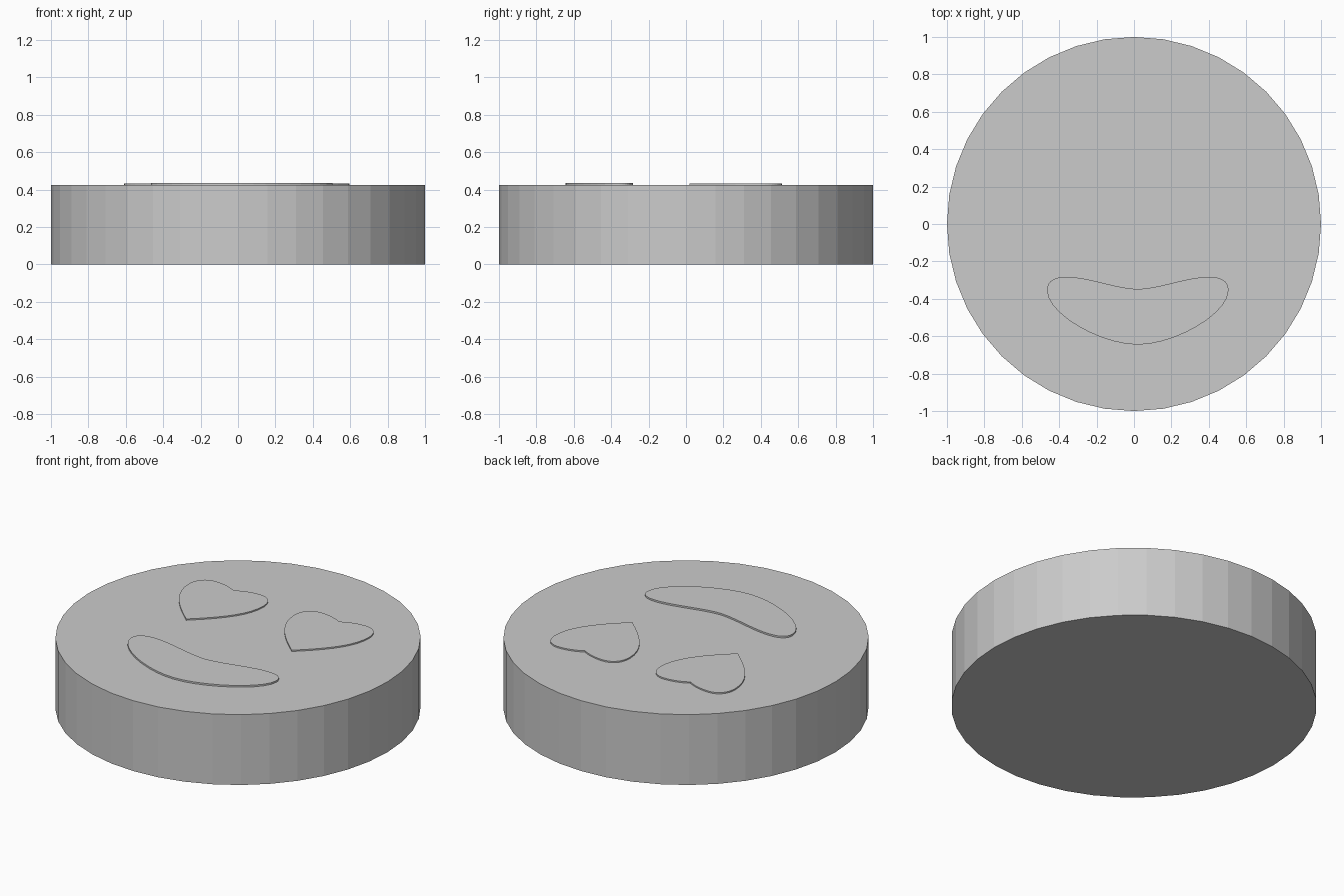
import bpy, bmesh

if "Cube" in bpy.data.objects:
    bpy.data.objects.remove(bpy.data.objects["Cube"])

TOP = 0.425  # height of the disc


def bezier(p, n=10):
    """Sample a cubic curve, leaving out its end point."""
    out = []
    for i in range(n):
        t = i / n
        w = ((1 - t) ** 3, 3 * t * (1 - t) ** 2, 3 * t * t * (1 - t), t ** 3)
        out.append(tuple(sum(w[k] * p[k][a] for k in range(4)) for a in (0, 1)))
    return out


def mirrored_outline(points):
    """Chain cubics through a right half (bottom to top), then mirror it."""
    half = []
    for i in range(0, len(points) - 1, 3):
        half += bezier(points[i:i + 4])
    half.append(points[-1])
    return half + [(-x, y) for x, y in reversed(half[1:-1])]


def raised_shape(name, outline, cx, top):
    """Extrude a flat outline up from just inside the disc."""
    bm = bmesh.new()
    base = TOP - 0.005
    face = bm.faces.new([bm.verts.new((x + cx, y, base)) for x, y in outline])
    new = bmesh.ops.extrude_face_region(bm, geom=[face])["geom"]
    bmesh.ops.translate(bm, vec=(0, 0, top - base),
                        verts=[v for v in new if isinstance(v, bmesh.types.BMVert)])
    bmesh.ops.recalc_face_normals(bm, faces=bm.faces)
    mesh = bpy.data.meshes.new(name)
    bm.to_mesh(mesh)
    bm.free()
    obj = bpy.data.objects.new(name, mesh)
    bpy.context.collection.objects.link(obj)


# Round body
bpy.ops.mesh.primitive_cylinder_add(vertices=40, radius=1, depth=TOP,
                                    location=(0, 0, TOP / 2))
bpy.context.object.name = "face_disc"

# Heart eyes
heart = mirrored_outline([(0, .02), (.10, .11), (.25, .24), (.25, .40),
                          (.25, .48), (.20, .512), (.15, .512),
                          (.09, .512), (.04, .495), (0, .472)])
for name, cx in (("left_heart_eye", -0.36), ("right_heart_eye", 0.345)):
    raised_shape(name, heart, cx, TOP + 0.008)

# Smiling mouth
mouth = mirrored_outline([(0, -.645), (.20, -.645), (.485, -.48), (.485, -.355),
                          (.485, -.30), (.44, -.283), (.38, -.283),
                          (.26, -.283), (.12, -.345), (0, -.348)])
raised_shape("mouth", mouth, 0.02, TOP + 0.01)
